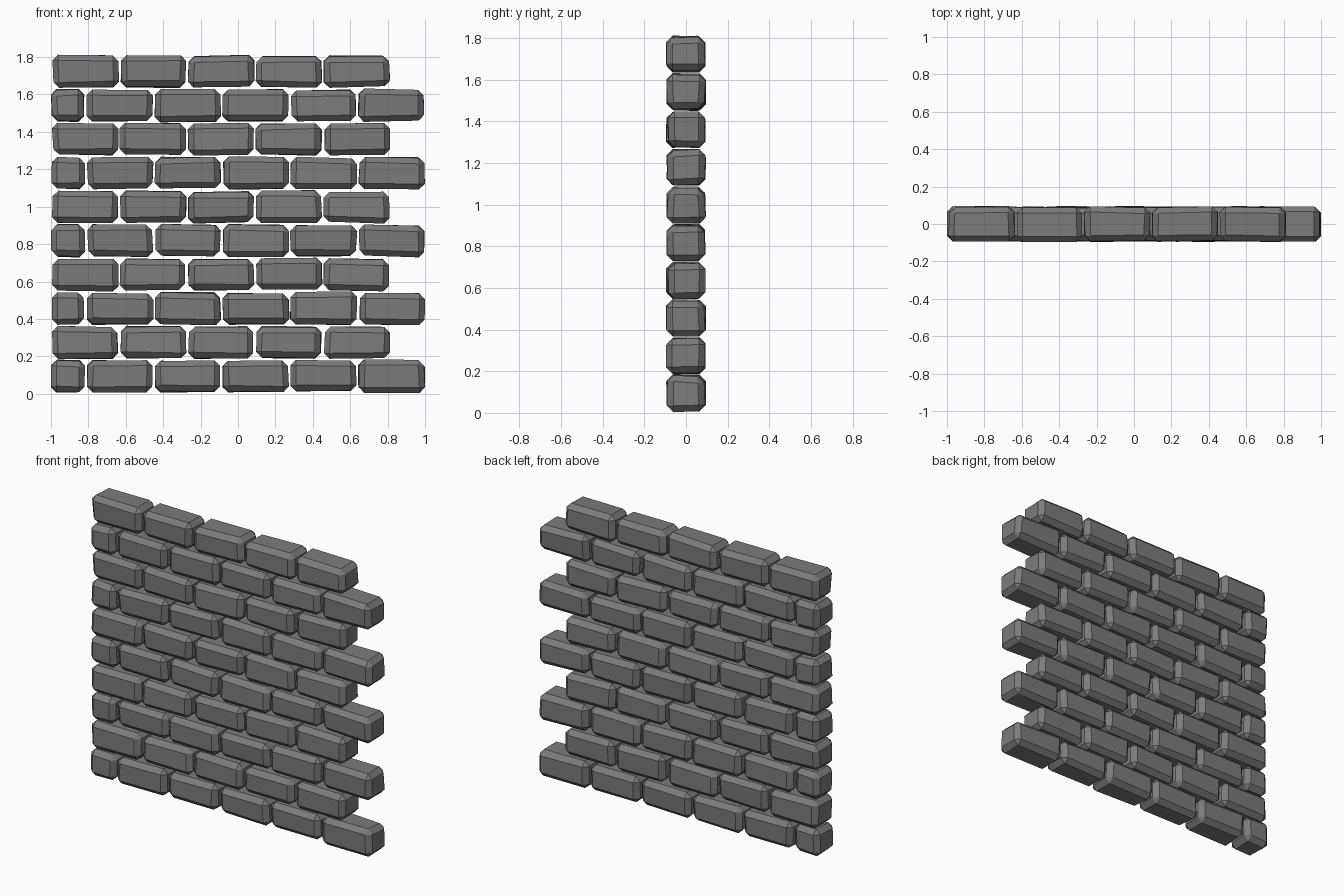
import bpy, bmesh, random
from mathutils import Vector

if "Cube" in bpy.data.objects:
    bpy.data.objects.remove(bpy.data.objects["Cube"])

random.seed(7)

ROWS = 10
PITCH_X, PITCH_Z = 0.363, 0.181
HALF_Y, HALF_Z = 0.097, 0.091
BEVEL, WOBBLE = 0.03, 0.014

stone = bpy.data.materials.new("grey stone")
stone.diffuse_color = (0.2, 0.2, 0.2, 1)
stone.use_nodes = True
stone.node_tree.nodes["Principled BSDF"].inputs["Base Color"].default_value = stone.diffuse_color


def add_brick(bm, x0, x1, zc):
    """One rough brick: a box whose corners are pulled in a little at random."""
    verts = bmesh.ops.create_cube(bm, size=2)["verts"]
    centre = Vector(((x0 + x1) / 2, 0, zc))
    half = Vector(((x1 - x0) / 2, HALF_Y, HALF_Z))
    for v in verts:
        v.co = centre + Vector([c * (h - random.uniform(0, WOBBLE))
                                for c, h in zip(v.co, half)])


def build_row(i):
    bm = bmesh.new()
    zc = 0.094 + PITCH_Z * i
    if i % 2 == 0:
        # half brick at the left end, shifted course
        add_brick(bm, -1.003, -0.815, zc)
        start = -0.812
    else:
        start = -0.998
    for k in range(5):
        x = start + PITCH_X * k
        add_brick(bm, x, x + PITCH_X, zc)
    # chamfer every edge
    bmesh.ops.bevel(bm, geom=bm.edges[:], offset=BEVEL, segments=1,
                    affect='EDGES', profile=0.5)
    bmesh.ops.recalc_face_normals(bm, faces=bm.faces[:])
    for v in bm.verts:
        v.co.x = max(-1, min(1, v.co.x))
        v.co.z = max(0, v.co.z)
    mesh = bpy.data.meshes.new(f"brick_row_{i + 1}")
    bm.to_mesh(mesh)
    bm.free()
    mesh.materials.append(stone)
    bpy.context.collection.objects.link(bpy.data.objects.new(mesh.name, mesh))


for i in range(ROWS):
    build_row(i)
